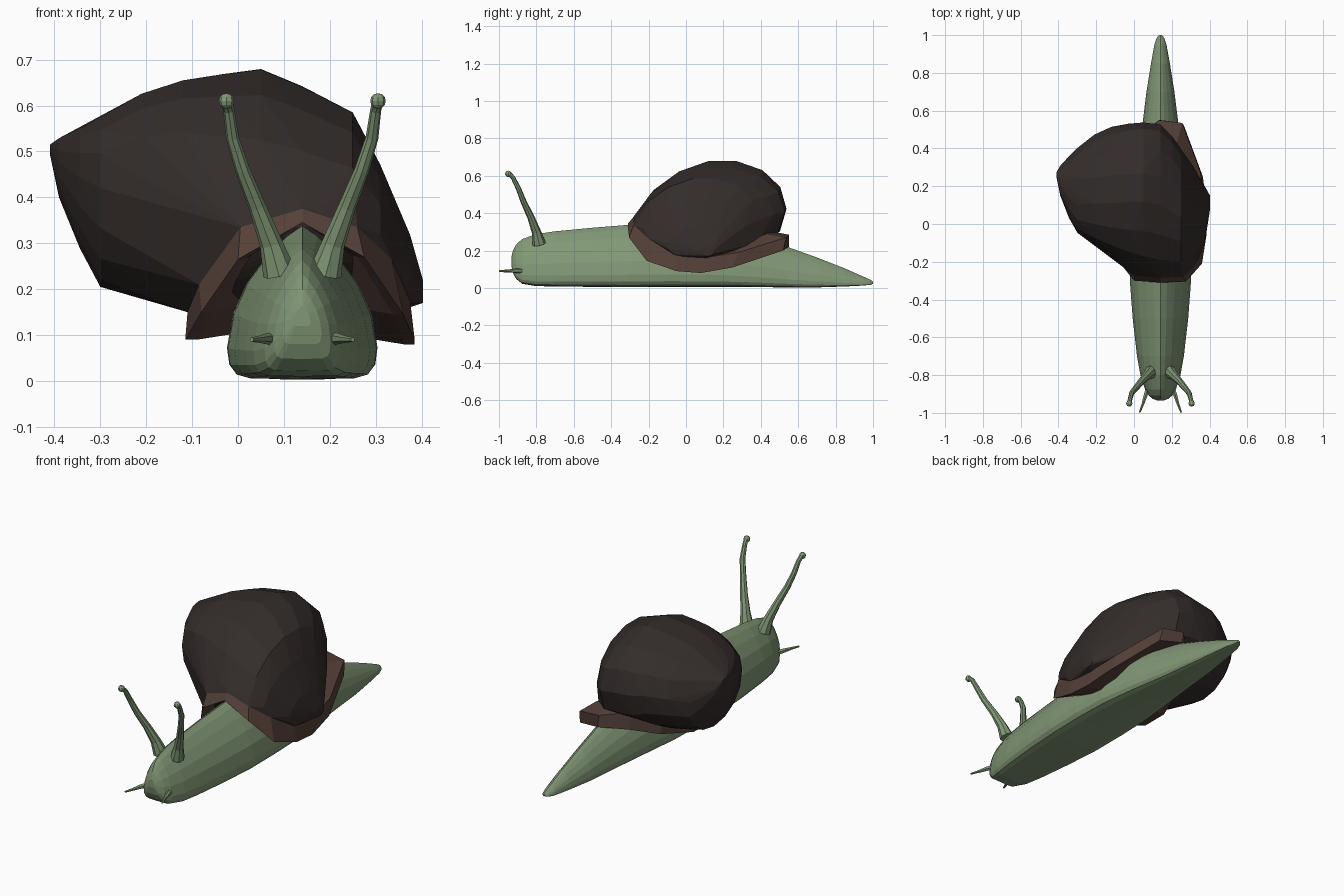
import bpy, bmesh, math

from mathutils import Vector

if "Cube" in bpy.data.objects:
    bpy.data.objects.remove(bpy.data.objects["Cube"])

CX = 0.14  # centre line of the body


def material(name, rgb):
    m = bpy.data.materials.new(name)
    m.diffuse_color = (*rgb, 1)
    m.use_nodes = True
    m.node_tree.nodes["Principled BSDF"].inputs["Base Color"].default_value = m.diffuse_color
    return m


GREEN = material("slug green", (0.22, 0.31, 0.18))
DARK = material("dark shell brown", (0.033, 0.025, 0.023))
BROWN = material("rim brown", (0.09, 0.051, 0.04))


def finish(name, bm, mat):
    """Turn a bmesh into a named, flat-shaded object."""
    bmesh.ops.recalc_face_normals(bm, faces=bm.faces)
    me = bpy.data.meshes.new(name)
    bm.to_mesh(me)
    bm.free()
    me.materials.append(mat)
    ob = bpy.data.objects.new(name, me)
    bpy.context.collection.objects.link(ob)
    return ob


def loft(name, rings, mat):
    """Skin a list of equal-length closed rings and cap both ends."""
    bm = bmesh.new()
    loops = [[bm.verts.new(p) for p in ring] for ring in rings]
    n = len(loops[0])
    for a, b in zip(loops, loops[1:]):
        for i in range(n):
            j = (i + 1) % n
            bm.faces.new((a[i], a[j], b[j], b[i]))
    bm.faces.new(loops[0])
    bm.faces.new(loops[-1])
    return finish(name, bm, mat)


def tube(name, path, radii, sides=8):
    """Tapered tube through a list of points."""
    pts = [Vector(p) for p in path]
    rings = []
    for i, p in enumerate(pts):
        d = (pts[min(i + 1, len(pts) - 1)] - pts[max(i - 1, 0)]).normalized()
        u = d.cross(Vector((1, 0, 0))).normalized()
        v = d.cross(u)
        rings.append([p + radii[i] * (u * math.cos(t) + v * math.sin(t))
                      for t in (2 * math.pi * k / sides for k in range(sides))])
    return loft(name, rings, GREEN)


def interp(table, y):
    if y <= table[0][0]:
        return table[0][1]
    for (a, za), (b, zb) in zip(table, table[1:]):
        if y <= b:
            return za + (zb - za) * (y - a) / (b - a)
    return table[-1][1]


# Body: teardrop section swept from head to tail (y, half width, bottom, top)
HALF = [(0, 0), (.7, .005), (.88, .03), (.97, .09), (1, .2), (.92, .42),
        (.74, .62), (.47, .8), (.21, .93), (0, 1)]
STATIONS = [(-.934, .018, .12, .165), (-.925, .042, .08, .2), (-.908, .062, .048, .233),
            (-.875, .082, .022, .262), (-.8, .106, .01, .288), (-.7, .124, .008, .303),
            (-.5, .147, .006, .322), (-.3, .162, .004, .338), (-.1, .164, .006, .34),
            (.1, .156, .006, .335), (.3, .13, .006, .295), (.53, .095, .003, .224),
            (.7, .074, .003, .163), (.85, .05, .008, .104), (.95, .032, .013, .06),
            (.985, .02, .017, .044), (1.0, .008, .022, .034)]
section = HALF + [(-u, v) for u, v in HALF[-2:0:-1]]
loft("body", [[(CX + u * w, y, b + v * (t - b)) for u, v in section]
              for y, w, b, t in STATIONS], GREEN)

# Eye stalks with round tips, and the short lower feelers
for side, s in (("left", -1), ("right", 1)):
    tube("eye_stalk_" + side,
         [(CX + s * x, y, z) for x, y, z in
          [(.05, -.785, .235), (.068, -.8, .30), (.098, -.83, .38), (.13, -.868, .46),
           (.152, -.895, .53), (.16, -.925, .59), (.165, -.945, .61)]],
         [.036, .025, .019, .016, .014, .012, .012])
    bpy.ops.mesh.primitive_uv_sphere_add(segments=8, ring_count=6, radius=.017,
                                         location=(CX + s * .165, -.95, .61))
    tip = bpy.context.object
    tip.name = "eye_tip_" + side
    tip.data.materials.append(GREEN)
    tube("feeler_" + side,
         [(CX + s * x, y, z) for x, y, z in
          [(.055, -.85, .09), (.078, -.905, .092), (.092, -.95, .091), (.11, -.998, .09)]],
         [.016, .012, .008, .005], 6)

# Rim loops around the shell opening
LOWER = [(.14, -.31, .345), (.275, -.305, .27), (.36, -.21, .145), (.385, -.05, .09),
         (.385, .08, .08), (.365, .25, .11), (.265, .52, .2), (.14, .55, .22),
         (.02, .45, .2), (-.06, .3, .14), (-.115, .1, .09), (-.115, -.05, .09),
         (-.08, -.2, .15), (0, -.3, .265)]
UPPER = [(.14, -.285, .375), (.26, -.28, .335), (.335, -.2, .265), (.372, -.06, .2),
         (.372, .12, .165), (.35, .28, .19), (.255, .535, .27), (.13, .55, .285),
         (.03, .42, .28), (-.06, .28, .22), (-.11, .1, .15), (-.11, -.05, .15),
         (-.085, -.18, .21), (.005, -.275, .335)]

# Shell: slanted rings from the apex to the wide side (x, y range, z range)
SHELL = [(-.41, .245, .275, .495, .515), (-.39, .15, .31, .40, .53),
         (-.345, .035, .36, .29, .552), (-.30, -.045, .405, .205, .575),
         (-.21, -.105, .475, .19, .63), (-.12, -.16, .515, .17, .66),
         (-.03, -.21, .53, .12, .675), (.05, -.25, .535, .10, .686),
         (.14, -.27, .525, .11, .648), (.2, -.27, .465, .12, .615),
         (.25, -.26, .39, .13, .59), (.31, -.23, .31, .14, .475),
         (.375, -.1, .2, .15, .32), (.403, .08, .15, .17, .22)]
OPENING = [(-.3, .34), (-.2, .25), (-.05, .17), (.12, .16), (.3, .2), (.5, .3)]
SIDES = 15
points = []
for x, y0, y1, z0, z1 in SHELL:
    shear = interp([(-.35, -.1), (.05, .15), (.2, .15), (.4, 0)], x)
    for k in range(SIDES):
        t = 2 * math.pi * (k + .25) / SIDES
        c, s = math.cos(t), math.sin(t)
        # upper front is full near the apex and lean near the opening
        p = interp([(-.3, 2.5), (.05, 1.75)], x) if c < 0 < s else 2
        cy = math.copysign(abs(c) ** (2 / p), c)
        dz = math.copysign(abs(s) ** (2 / p), s) * (z1 - z0) / 2
        y = (y0 + y1) / 2 + cy * (y1 - y0) / 2 + shear * dz
        z = (z0 + z1) / 2 + dz
        if x > -.1:  # trim the underside along the opening
            z = max(z, interp(OPENING, y))
        points.append((x, y, z))
# carry the shell wall down to the rim, except behind it where the rim juts out
points += [p for p in UPPER if p[1] < .2]
points += [(.335, .24, .195), (.25, .38, .24), (.14, .45, .29), (-.06, .28, .22)]
bm = bmesh.new()
verts = [bm.verts.new(p) for p in points]
hull = bmesh.ops.convex_hull(bm, input=verts)
spare = {v for v in hull["geom_interior"] + hull["geom_unused"]
         if isinstance(v, bmesh.types.BMVert)}
bmesh.ops.delete(bm, geom=list(spare), context="VERTS")
finish("shell", bm, DARK)


# Rim: band around the opening, folded in underneath
def shrink(loop, f, lift):
    return [(CX + (x - CX) * f, .1 + (y - .1) * f, z + lift) for x, y, z in loop]


loft("shell_rim", [shrink(UPPER, .76, .02), UPPER, LOWER,
                   shrink(LOWER, .9, .0), shrink(LOWER, .4, .02)], BROWN)
